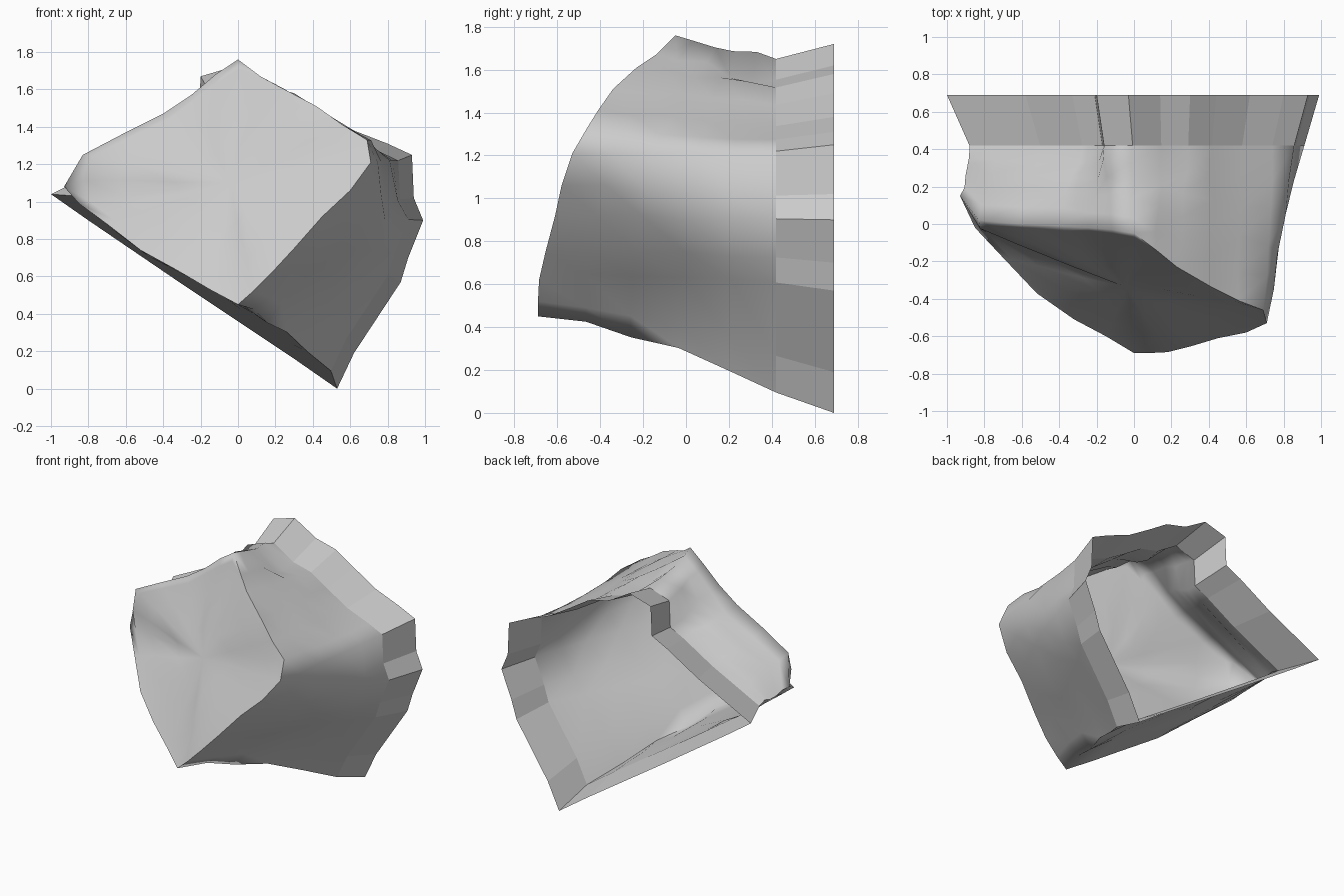
import bpy, bmesh, math, random
from mathutils import Vector

if "Cube" in bpy.data.objects:
    bpy.data.objects.remove(bpy.data.objects["Cube"])

random.seed(4)

# Outline of the front face, clockwise: top, right, bottom, left corner
FRONT = [(0, -.05, 1.76), (.12, -.14, 1.67), (.23, -.23, 1.61), (.42, -.34, 1.51), (.56, -.41, 1.41), (.69, -.46, 1.33),
         (.71, -.53, 1.21), (.60, -.58, 1.06), (.45, -.61, .92), (.30, -.655, .75), (.18, -.685, .62), (.08, -.69, .52),
         (0, -.69, .45), (-.15, -.60, .53), (-.32, -.51, .63), (-.52, -.37, .74), (-.70, -.18, .88), (-.85, -.02, .99),
         (-.93, .15, 1.08), (-.83, .02, 1.25), (-.62, 0, 1.36), (-.40, -.01, 1.47), (-.25, -.02, 1.57), (-.12, -.03, 1.68)]
# Open back rim (x, z), same order
RIM = [(-.03, 1.72), (.14, 1.62), (.30, 1.58), (.44, 1.49), (.62, 1.38), (.80, 1.31),
       (.93, 1.25), (.94, 1.02), (.99, .90), (.91, .70), (.87, .57), (.62, .19),
       (.53, 0), (.30, .16), (0, .36), (-.30, .56), (-.55, .73), (-.80, .90),
       (-1, 1.04), (-.82, 1.13), (-.58, 1.25), (-.33, 1.40), (-.21, 1.46), (-.20, 1.67)]
N = len(FRONT)


def jitter(a):
    return Vector([random.uniform(-a, a) for _ in range(3)])


def loft(name, rings, tip=None):
    """Bridge rings of points front to back, with an optional closing tip."""
    bm = bmesh.new()
    rows = [[bm.verts.new(p) for p in r] for r in rings]
    for a, b in zip(rows, rows[1:]):
        for i in range(N):
            j = (i + 1) % N
            bm.faces.new((a[i], a[j], b[j], b[i]))
    if tip:
        t = bm.verts.new(tip)
        for i in range(N):
            bm.faces.new((t, rows[0][(i + 1) % N], rows[0][i]))
    bmesh.ops.recalc_face_normals(bm, faces=bm.faces)
    mesh = bpy.data.meshes.new(name)
    bm.to_mesh(mesh)
    bm.free()
    ob = bpy.data.objects.new(name, mesh)
    bpy.context.collection.objects.link(ob)
    return ob


front = [Vector(p) for p in FRONT]
rim = [Vector((x, .69, z)) for x, z in RIM]
# Seam between body and skirt: the rim, drawn in a little
seam = [Vector((.2 + (p.x - .2) * .9, .42, .95 + (p.z - .95) * .9)) for p in rim]
seam[0].z = 1.65

# Rough side walls between front edge and seam
walls = []
for t in (.2, .4, .6, .8):
    ring = []
    bulge = math.sin(math.pi * t)
    for i in range(N):
        p = front[i].lerp(seam[i], t) + jitter(.014)
        near_bottom = max(0, 1 - abs(i - 12) / 4)
        p.z += .06 * bulge * near_bottom
        p.x -= .05 * bulge * near_bottom
        if i in (7, 8, 9):                 # swelling of the right flank
            p.x += .05 * bulge
        if i == 1 and t > .5:              # fold in the crest
            p.z -= .05
        ring.append(p)
    walls.append(ring)

# Nearly flat front face, ignoring the swept-back left corner
flat = [p.copy() for p in front]
flat[18] = (front[17] + front[19]) / 2 + Vector((-.04, 0, 0))
centre = Vector((-.04, -.34, 1.1))
face = [[centre.lerp(p, s) + jitter(.006) for p in flat] for s in (.35, .7, .93)]

body = loft("rock_body", face + [front] + walls + [seam], centre)
skirt = loft("rock_back_skirt", [seam, rim])

# Softly rounded stone; the skirt stays faceted
bpy.ops.object.select_all(action='DESELECT')
body.select_set(True)
bpy.context.view_layer.objects.active = body
bpy.ops.object.shade_smooth_by_angle(angle=math.radians(85))
